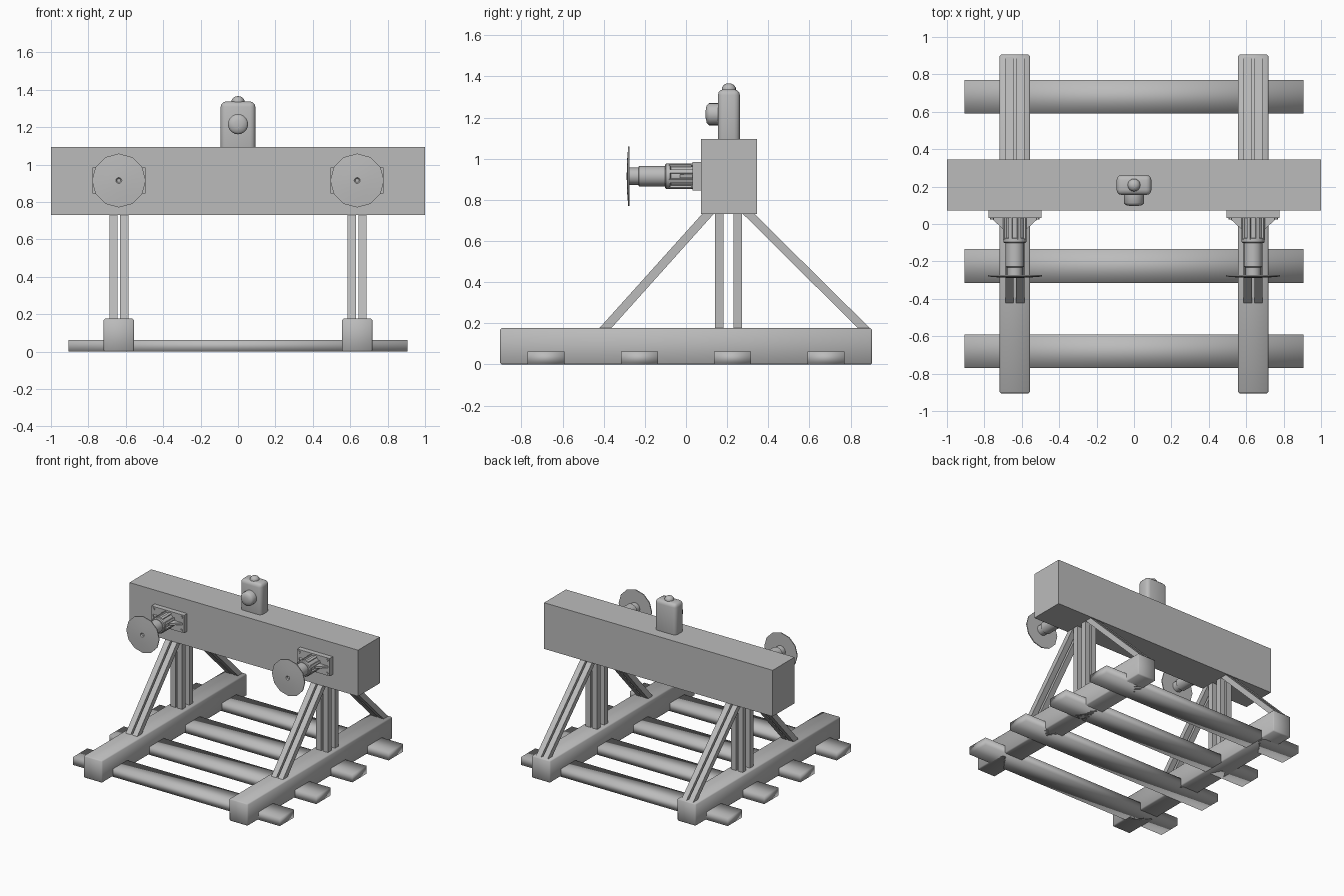
import bpy, bmesh, math
from mathutils import Vector, Matrix

cube = bpy.data.objects.get("Cube")
if cube:
    bpy.data.objects.remove(cube, do_unlink=True)

GREY = (0.5, 0.5, 0.5, 1)
mat = bpy.data.materials.new("plain grey")
mat.use_nodes = True
mat.diffuse_color = GREY
bsdf = mat.node_tree.nodes["Principled BSDF"]
bsdf.inputs["Base Color"].default_value = GREY
bsdf.inputs["Roughness"].default_value = 0.7


def finish(name, bm, smooth=None, bevel=0, segments=1):
    """Turn a bmesh into an object; smooth is an angle in degrees."""
    bmesh.ops.recalc_face_normals(bm, faces=bm.faces)
    if bevel:
        bmesh.ops.bevel(bm, geom=bm.edges[:], offset=bevel, segments=segments,
                        profile=0.5, affect='EDGES')
    mesh = bpy.data.meshes.new(name)
    bm.to_mesh(mesh)
    bm.free()
    mesh.materials.append(mat)
    ob = bpy.data.objects.new(name, mesh)
    bpy.context.collection.objects.link(ob)
    if smooth:
        bpy.ops.object.select_all(action='DESELECT')
        ob.select_set(True)
        bpy.context.view_layer.objects.active = ob
        bpy.ops.object.shade_smooth_by_angle(angle=math.radians(smooth))
    return ob


def box(name, x, y, z, smooth=None, bevel=0, segments=1):
    """Box from (min, max) ranges."""
    bm = bmesh.new()
    bmesh.ops.create_cube(bm, size=1)
    for v in bm.verts:
        v.co = [r[0] if c < 0 else r[1] for c, r in zip(v.co, (x, y, z))]
    return finish(name, bm, smooth, bevel, segments)


def prism(name, points, place, depth, smooth=None):
    """Extrude a 2D outline; place maps its points to 3D."""
    bm = bmesh.new()
    face = bm.faces.new([bm.verts.new(place(*p)) for p in points])
    geom = bmesh.ops.extrude_face_region(bm, geom=[face])["geom"]
    bmesh.ops.translate(bm, vec=depth, verts=[g for g in geom if isinstance(g, bmesh.types.BMVert)])
    return finish(name, bm, smooth)


def lathe(name, profile, centre, sides, upright=False, smooth=40):
    """Revolve (radius, distance) points around the y axis, or z if upright."""
    bm = bmesh.new()
    verts = [bm.verts.new((r, 0, d)) for r, d in profile]
    edges = [bm.edges.new(pair) for pair in zip(verts, verts[1:])]
    bmesh.ops.spin(bm, geom=verts + edges, cent=(0, 0, 0), axis=(0, 0, 1),
                   angle=math.tau, steps=sides, use_duplicate=False)
    bmesh.ops.remove_doubles(bm, verts=bm.verts, dist=0.0001)
    turn = Matrix() if upright else Matrix.Rotation(math.pi / 2, 4, 'X')
    bmesh.ops.transform(bm, matrix=Matrix.Translation(centre) @ turn, verts=bm.verts)
    return finish(name, bm, smooth)


# Sleepers, softly shaded all round
for i, y in enumerate((-0.68, -0.225, 0.225, 0.68)):
    box(f"sleeper_{i + 1}", (-0.905, 0.905), (y - 0.09, y + 0.09), (0, 0.062), smooth=180)

# Cross beam
box("cross_beam", (-1, 1), (0.072, 0.345), (0.73, 1.095))

BUFFER_Z = 0.915
for side, x in (("right", -0.637), ("left", 0.637)):
    # Base rail
    box(f"{side}_base_rail", (x - 0.082, x + 0.082), (-0.905, 0.905), (0, 0.176),
        smooth=180, bevel=0.008)

    # Twin posts and sloping struts
    for j, bx in enumerate((x - 0.051, x + 0.007)):
        for name, y in (("front", 0.14), ("back", 0.23)):
            box(f"{side}_{name}_post_{j + 1}", (bx, bx + 0.044), (y, y + 0.043), (0.17, 0.735))
        for name, low, high in (("front", -0.425, 0.08), ("back", 0.84, 0.275)):
            outline = [(low, 0.172), (low + 0.058, 0.172), (high + 0.056, 0.733), (high, 0.733)]
            prism(f"{side}_{name}_strut_{j + 1}", outline, lambda y, z: (bx, y, z), (0.044, 0, 0))

    # Mounting plate with corner bolts and side gussets
    box(f"{side}_mounting_plate", (x - 0.142, x + 0.142), (0.032, 0.074),
        (BUFFER_Z - 0.07, BUFFER_Z + 0.07))
    for sx in (-1, 1):
        for sz in (-1, 1):
            lathe(f"{side}_plate_bolt", [(0, 0.008), (0.01, 0.008), (0.01, 0)],
                  (x + sx * 0.122, 0.033, BUFFER_Z + sz * 0.052), 6, smooth=None)
        prism(f"{side}_gusset", [(0.04, 0.034), (0.13, 0.034), (0.06, -0.03), (0.04, -0.03)],
              lambda a, y: (x + sx * a, y, BUFFER_Z - 0.008), (0, 0, 0.016))

    # Stepped buffer housing and plunger
    lathe(f"{side}_buffer_housing",
          [(0, 0.102), (0.056, 0.102), (0.062, 0.096), (0.062, 0.078), (0.055, 0.074),
           (0.055, -0.035)], (x, 0, BUFFER_Z), 16)
    lathe(f"{side}_buffer_plunger",
          [(0.05, 0.09), (0.05, 0.228), (0.042, 0.232), (0.042, 0.28)],
          (x, 0, BUFFER_Z), 12)

    # Ribs along the housing
    for k in range(8):
        bm = bmesh.new()
        bmesh.ops.create_cube(bm, size=1)
        turn = Matrix.Rotation(math.tau * (k + 0.5) / 8, 4, 'Y')
        shape = Matrix.Translation((0, -0.025, 0.055)) @ Matrix.Diagonal((0.018, 0.115, 0.018, 1))
        bmesh.ops.transform(bm, matrix=Matrix.Translation((x, 0, BUFFER_Z)) @ turn @ shape,
                            verts=bm.verts)
        finish(f"{side}_housing_rib", bm)

    # Faceted buffer head with a small central dimple
    lathe(f"{side}_buffer_head",
          [(0, 0.274), (0.144, 0.274), (0.144, 0.281), (0.07, 0.287), (0.016, 0.288),
           (0.01, 0.28), (0, 0.28)], (x, 0, BUFFER_Z), 12)

# Warning lamp: rounded case, lens and top knob
box("lamp_case", (-0.093, 0.093), (0.155, 0.262), (1.06, 1.337), smooth=40, bevel=0.028, segments=3)
lathe("lamp_lens", [(0.054, 0), (0.054, 0.045), (0.044, 0.057), (0.02, 0.062), (0, 0.063)],
      (0, 0.158, 1.216), 20)
lathe("lamp_knob", [(0.034, 0), (0.034, 0.012), (0.026, 0.024), (0.014, 0.031), (0, 0.033)],
      (0, 0.208, 1.333), 16, upright=True)
